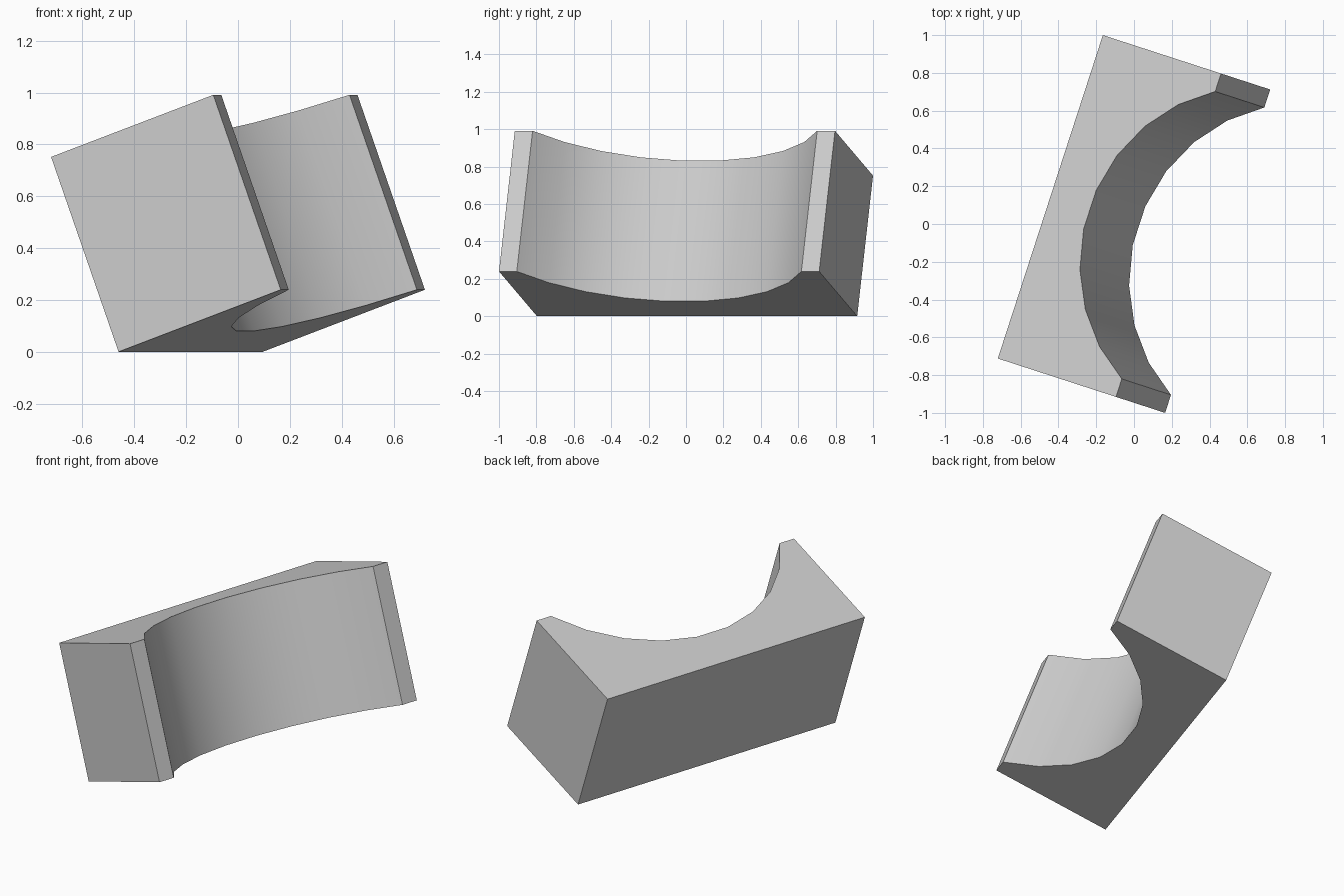
import bpy, bmesh
from math import radians, sin, cos, asin
from mathutils import Matrix

cube = bpy.data.objects.get("Cube")
if cube:
    bpy.data.objects.remove(cube, do_unlink=True)

DEPTH, LENGTH, HEIGHT = 0.7, 1.8, 0.8
RADIUS, HALF_CHORD, SEGMENTS = 0.914, 0.8, 9

grey = bpy.data.materials.new("light_grey")
grey.use_nodes = True
colour = (0.6, 0.6, 0.6, 1)
grey.diffuse_color = colour
grey.node_tree.nodes["Principled BSDF"].inputs["Base Color"].default_value = colour

# Profile: rectangle with a shallow arc scooped out of its front side
half = asin(HALF_CHORD / RADIUS)
centre_x = DEPTH / 2 + RADIUS * cos(half)
angles = [half - 2 * half * i / SEGMENTS for i in range(SEGMENTS + 1)]
arc = [(centre_x - RADIUS * cos(a), RADIUS * sin(a)) for a in angles]
x, y = DEPTH / 2, LENGTH / 2
profile = [(-x, y), (-x, -y), (x, -y)] + arc[::-1] + [(x, y)]

# Extrude the profile into the cradle block
bm = bmesh.new()
base = bm.faces.new([bm.verts.new((px, py, -HEIGHT / 2)) for px, py in profile])
top = bmesh.ops.extrude_face_region(bm, geom=[base], use_keep_orig=True)["geom"]
bmesh.ops.translate(bm, vec=(0, 0, HEIGHT),
                    verts=[g for g in top if isinstance(g, bmesh.types.BMVert)])
bmesh.ops.recalc_face_normals(bm, faces=bm.faces)

# Tilt it back, turn it and rest it on its lowest edge
turn = Matrix.Rotation(radians(-18), 4, 'Z') @ Matrix.Rotation(radians(-20), 4, 'Y')
bm.transform(turn)
bm.transform(Matrix.Translation((0, 0, -min(v.co.z for v in bm.verts))))

mesh = bpy.data.meshes.new("cradle_block")
bm.to_mesh(mesh)
bm.free()
mesh.materials.append(grey)
block = bpy.data.objects.new("cradle_block", mesh)
bpy.context.collection.objects.link(block)

# Smooth the scooped arc, keep the block edges sharp
bpy.ops.object.select_all(action='DESELECT')
block.select_set(True)
bpy.context.view_layer.objects.active = block
bpy.ops.object.shade_smooth_by_angle(angle=radians(30))
